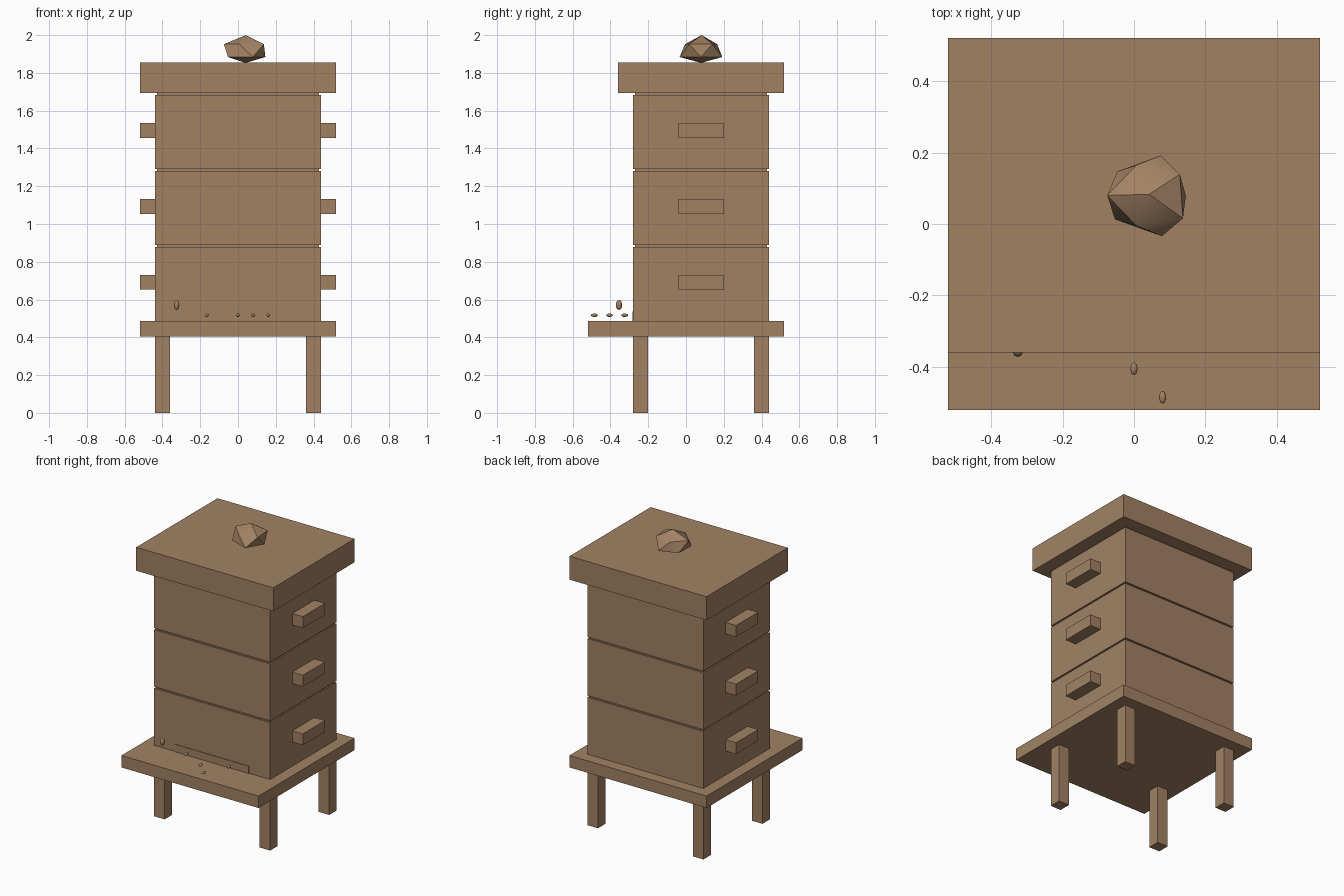
import bpy, bmesh, math
from mathutils import Vector

if "Cube" in bpy.data.objects:
    bpy.data.objects.remove(bpy.data.objects["Cube"])

wood = bpy.data.materials.new("warm_brown")
wood.diffuse_color = (0.36, 0.222, 0.127, 1)
wood.use_nodes = True
wood.node_tree.nodes["Principled BSDF"].inputs["Base Color"].default_value = wood.diffuse_color


def finish(name, bm):
    bmesh.ops.recalc_face_normals(bm, faces=bm.faces)
    mesh = bpy.data.meshes.new(name)
    bm.to_mesh(mesh)
    bm.free()
    mesh.materials.append(wood)
    obj = bpy.data.objects.new(name, mesh)
    bpy.context.collection.objects.link(obj)
    return obj


def box(name, x, y, z):
    """Box from (low, high) pairs on each axis."""
    bm = bmesh.new()
    bmesh.ops.create_cube(bm, size=1)
    for v in bm.verts:
        v.co = Vector([(r[0] + r[1]) / 2 + c * (r[1] - r[0])
                       for c, r in zip(v.co, (x, y, z))])
    return finish(name, bm)


def smooth(obj, angle):
    bpy.ops.object.select_all(action='DESELECT')
    obj.select_set(True)
    bpy.context.view_layer.objects.active = obj
    bpy.ops.object.shade_smooth_by_angle(angle=math.radians(angle))


def bee(name, centre, size):
    bm = bmesh.new()
    bmesh.ops.create_uvsphere(bm, u_segments=10, v_segments=8, radius=0.5)
    for v in bm.verts:
        v.co = Vector([p + c * s for p, c, s in zip(centre, v.co, size)])
    smooth(finish(name, bm), 60)


# Stand: four legs and a landing platform
for side, x in (("left", (-0.44, -0.36)), ("right", (0.36, 0.44))):
    for end, y in (("front", (-0.28, -0.20)), ("back", (0.36, 0.44))):
        box(f"{end}_{side}_leg", x, y, (0, 0.405))
box("platform", (-0.52, 0.52), (-0.52, 0.52), (0.405, 0.487))

# Stacked hive boxes, each with a recessed joint above and two handles
for i in range(3):
    z = 0.487 + 0.402 * i
    box(f"hive_box_{i + 1}", (-0.44, 0.44), (-0.28, 0.44), (z, z + 0.391))
    box(f"joint_{i + 1}", (-0.43, 0.43), (-0.27, 0.43), (z + 0.391, z + 0.402))
    for side, x in (("left", (-0.52, -0.44)), ("right", (0.44, 0.52))):
        box(f"{side}_handle_{i + 1}", x, (-0.04, 0.20), (z + 0.165, z + 0.243))

# Entrance slot plate and lid
box("entrance", (-0.28, 0.28), (-0.284, -0.279), (0.487, 0.537))
box("lid", (-0.52, 0.52), (-0.36, 0.52), (1.693, 1.854))

# Bees on the platform and one in front of the wall
for i, (x, y) in enumerate([(-0.165, -0.325), (0, -0.405), (0.08, -0.485), (0.16, -0.325)]):
    bee(f"bee_{i + 1}", (x, y, 0.517), (0.02, 0.036, 0.018))
bee("flying_bee", (-0.325, -0.355, 0.571), (0.03, 0.034, 0.052))

# Faceted stone weighing down the lid
bm = bmesh.new()
upper = [(-0.115, 0), (-0.033, 0.085), (0.088, 0.059), (0.097, -0.064), (-0.033, -0.085)]
lower = [(0.105, 0), (0.035, 0.112), (-0.087, 0.067), (-0.093, -0.067), (0.038, -0.114)]
points = [(0.002, 0.003, 2.0), (0, 0, 1.853)]
points += [(x, y, 1.952) for x, y in upper] + [(x, y, 1.884) for x, y in lower]
for x, y, z in points:
    bm.verts.new((x + 0.04, y + 0.08, z))
bmesh.ops.convex_hull(bm, input=bm.verts)
smooth(finish("stone", bm), 35)
